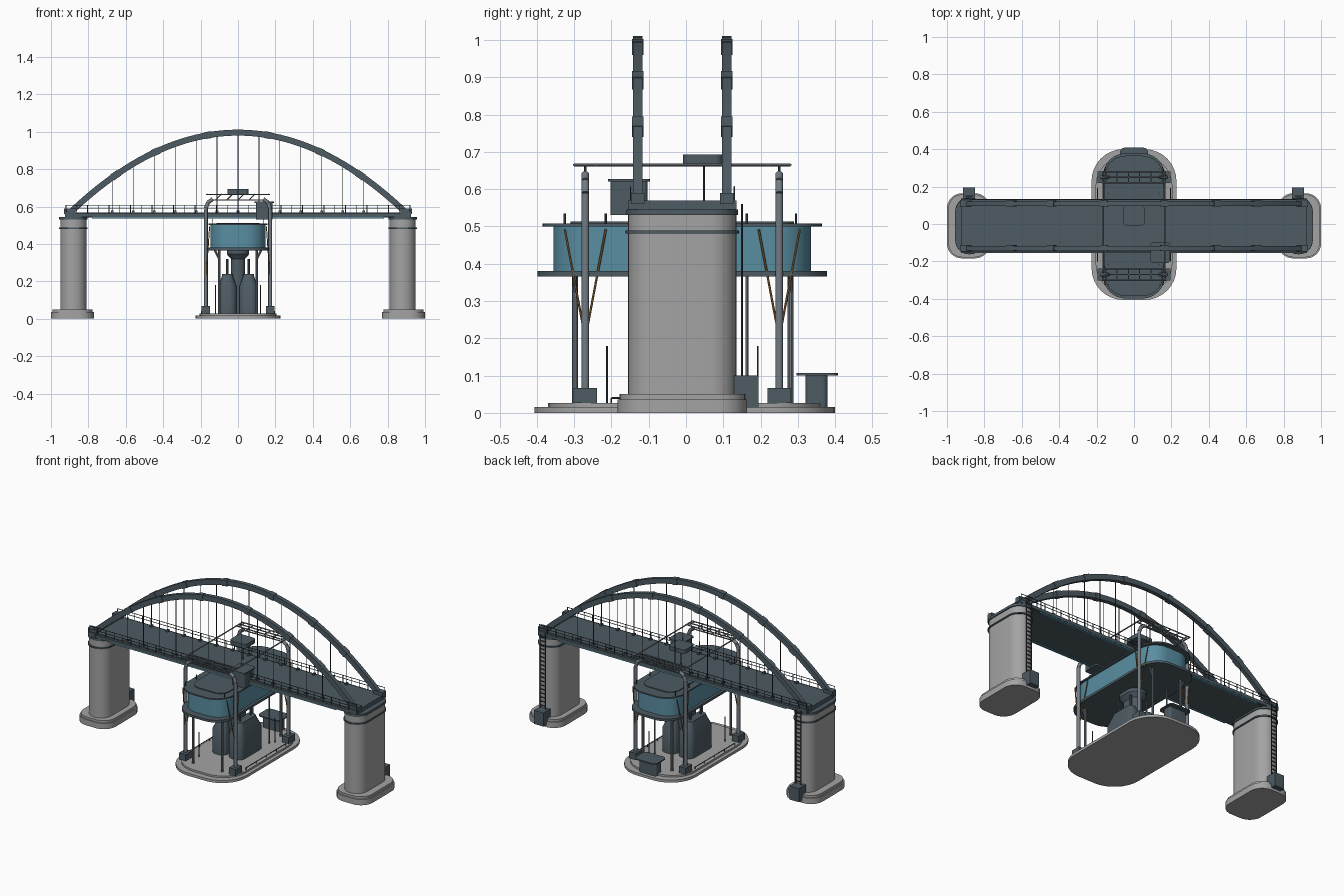
import bpy, bmesh, math
from mathutils import Vector

if "Cube" in bpy.data.objects:
    bpy.data.objects.remove(bpy.data.objects["Cube"])

def mat(name, c):
    m = bpy.data.materials.new(name)
    m.diffuse_color = (*c, 1)
    m.use_nodes = True
    m.node_tree.nodes["Principled BSDF"].inputs["Base Color"].default_value = m.diffuse_color
    return m

CONC = mat("concrete", (0.37, 0.37, 0.37))
SLATE = mat("slate_steel", (0.075, 0.105, 0.125))
TEAL = mat("teal_glazing", (0.10, 0.27, 0.36))
POST = mat("post_steel", (0.17, 0.20, 0.23))
RAIL = mat("dark_rail", (0.05, 0.065, 0.075))
RUST = mat("orange_brace", (0.30, 0.15, 0.04))
CY = -0.01  # bridge centre line

def finish(name, bm, m):
    bmesh.ops.recalc_face_normals(bm, faces=bm.faces)
    me = bpy.data.meshes.new(name)
    bm.to_mesh(me)
    bm.free()
    me.materials.append(m)
    ob = bpy.data.objects.new(name, me)
    bpy.context.collection.objects.link(ob)
    return ob

def outline(cx, cy, hx, hy, r, n=8):
    pts = []
    for k, (sx, sy) in enumerate([(1, 1), (-1, 1), (-1, -1), (1, -1)]):
        for i in range(n + 1):
            a = math.pi / 2 * (k + i / n)
            pts.append((cx + sx * (hx - r) + r * math.cos(a), cy + sy * (hy - r) + r * math.sin(a)))
    return pts

def loft(name, cx, cy, levels, m):
    """Rounded plan shapes stacked: levels = (z, half_x, half_y, corner_radius)"""
    bm = bmesh.new()
    rings = [[bm.verts.new((x, y, z)) for x, y in outline(cx, cy, hx, hy, r)] for z, hx, hy, r in levels]
    bm.faces.new(rings[0])
    bm.faces.new(rings[-1])
    n = len(rings[0])
    for a, b in zip(rings, rings[1:]):
        for i in range(n):
            j = (i + 1) % n
            bm.faces.new((a[i], a[j], b[j], b[i]))
    return finish(name, bm, m)

def slab(name, cx, cy, hx, hy, r, z0, z1, m):
    return loft(name, cx, cy, [(z0, hx, hy, r), (z1, hx, hy, r)], m)

def boxes(name, spans, m):
    """spans = (x0, x1, y0, y1, z0, z1)"""
    bm = bmesh.new()
    for x0, x1, y0, y1, z0, z1 in spans:
        vs = bmesh.ops.create_cube(bm, size=1)["verts"]
        for v in vs:
            v.co = ((x0 + x1) / 2 + v.co.x * (x1 - x0), (y0 + y1) / 2 + v.co.y * (y1 - y0),
                    (z0 + z1) / 2 + v.co.z * (z1 - z0))
    return finish(name, bm, m)

def rods(name, segs, r, m, n=6):
    bm = bmesh.new()
    for a, b in segs:
        a, b = Vector(a), Vector(b)
        d = b - a
        vs = bmesh.ops.create_cone(bm, cap_ends=True, segments=n, radius1=r, radius2=r, depth=d.length)["verts"]
        q = Vector((0, 0, 1)).rotation_difference(d)
        for v in vs:
            v.co = q @ v.co + (a + b) / 2
    return finish(name, bm, m)

def arch_z(x):
    return 0.565 + 0.43 * (1 - (x / 0.9) ** 2)

def arch(name, y, hw, half_t, x0, x1, n, m):
    bm = bmesh.new()
    prev = None
    for i in range(n + 1):
        x = x0 + (x1 - x0) * i / n
        s = -2 * 0.43 * x / 0.81
        nx, nz = Vector((-s, 1)).normalized()
        ring = [bm.verts.new((x + nx * t, y + w, arch_z(x) + nz * t))
                for w, t in ((-hw, -half_t), (hw, -half_t), (hw, half_t), (-hw, half_t))]
        if prev:
            for k in range(4):
                bm.faces.new((prev[k], prev[(k + 1) % 4], ring[(k + 1) % 4], ring[k]))
        if i in (0, n):
            bm.faces.new(ring)
        prev = ring
    return finish(name, bm, m)

# end piers with footings, collars, ladders and cabinets
for side, s in (("left", -1), ("right", 1)):
    x = 0.88 * s
    slab(side + "_footing", x + .005 * s, CY, 0.115, 0.174, 0.08, 0, 0.036, CONC)
    slab(side + "_footing_step", x + .005 * s, CY, 0.108, 0.168, 0.075, 0.036, 0.05, CONC)
    slab(side + "_pier", x, CY, 0.07, 0.145, 0.069, 0.05, 0.54, CONC)
    slab(side + "_pier_collar", x, CY, 0.076, 0.152, 0.074, 0.481, 0.489, SLATE)
    slab(side + "_pier_cap", x, CY, 0.076, 0.15, 0.074, 0.53, 0.545, SLATE)
    boxes(side + "_cabinet", [(x - .035, x + .03, 0.125, 0.195, 0.015, 0.1)], SLATE)
    lad = [((x + d, 0.15, 0.05), (x + d, 0.15, 0.56)) for d in (-.018, .018)]
    lad += [((x - .018, 0.15, 0.07 + i * .025), (x + .018, 0.15, 0.07 + i * .025)) for i in range(20)]
    rods(side + "_ladder", lad, 0.0025, RAIL, 5)

# bridge deck, edge trim and bearings
boxes("deck", [(-0.92, 0.92, CY - .13, CY + .13, 0.54, 0.568)], SLATE)
boxes("deck_edge_girders", [(-0.91, 0.91, CY + s * .137 - .007, CY + s * .137 + .007, 0.543, 0.562) for s in (-1, 1)], SLATE)
boxes("deck_trim", [(-0.78, 0.78, CY + s * .137 - .005, CY + s * .137 + .005, 0.536, 0.543) for s in (-1, 1)], TEAL)
boxes("deck_end_plates", [(s * .9 - .025, s * .9 + .025, CY - .145, CY + .145, 0.545, 0.57) for s in (-1, 1)], SLATE)

# arches, joint sleeves, hangers, railings
for side, s in (("front", -1), ("back", 1)):
    y = CY + s * 0.119
    arch(side + "_arch", y, 0.0125, 0.016, -0.9, 0.9, 48, SLATE)
    for k, x in enumerate((-.655, -.44, -.16, .16, .44, .655)):
        arch(f"{side}_arch_sleeve_{k}", y, 0.0155, 0.0185, x - .018, x + .018, 2, SLATE)
    boxes(side + "_arch_feet", [(t * .9 - .03, t * .9 + .03, y - .018, y + .018, 0.56, 0.59) for t in (-1, 1)], SLATE)
    hx = [i * 0.112 for i in range(-6, 7)]
    rods(side + "_hangers", [((x, y, 0.56), (x, y, arch_z(x))) for x in hx], 0.002, RAIL)
    boxes(side + "_hanger_anchors", [(x - .007, x + .007, y - .01, y + .01, 0.566, 0.578) for x in hx], SLATE)
    yr = CY + s * 0.139
    rail = [((-.92, yr, z), (.92, yr, z)) for z in (0.588, 0.606)]
    rail += [((i * .0575, yr, 0.56), (i * .0575, yr, 0.607)) for i in range(-16, 17)]
    rods(side + "_railing", rail, 0.002, RAIL, 5)

# central island
slab("island_slab", 0, -.003, 0.227, 0.403, 0.17, 0, 0.016, CONC)
slab("island_step", 0, -.005, 0.205, 0.365, 0.155, 0.016, 0.027, CONC)
for side, s in (("left", -1), ("right", 1)):
    loft(side + "_tank", s * .057, CY, [(0.025, .05, .115, .04), (0.17, .05, .115, .04),
         (0.225, .03, .085, .025), (0.24, .027, .08, .025)], SLATE)
    rods(side + "_tank_pipes", [((s * .057, CY + d, .23), (s * .057, CY + d, .32)) for d in (-.05, .05)], 0.006, SLATE, 8)
loft("core_column", 0, CY, [(0.02, .038, .06, .037), (0.32, .038, .06, .037),
     (0.345, .06, .08, .055), (0.366, .06, .08, .055)], SLATE)

# hut at the back of the island
slab("hut", 0, 0.35, 0.06, 0.03, 0.015, 0.016, 0.1, SLATE)
slab("hut_roof", 0, 0.352, 0.075, 0.056, 0.025, 0.1, 0.107, SLATE)

# control cabin under the deck
slab("cabin_floor", 0, CY, 0.165, 0.388, 0.12, 0.366, 0.38, SLATE)
slab("cabin_glazing", 0, CY, 0.147, 0.345, 0.105, 0.38, 0.502, TEAL)
slab("cabin_roof", 0, CY, 0.158, 0.375, 0.115, 0.5, 0.508, SLATE)
slab("roof_panel", 0, CY, 0.115, 0.30, 0.06, 0.508, 0.513, SLATE)
rods("roof_stubs", [((s * .135, y, .5), (s * .135, y, .535)) for s in (-1, 1) for y in (-.325, -.215, .163, .295)], 0.003, RAIL)

# floor columns with outward struts
cols, struts = [], []
for s in (-1, 1):
    for y in (-.298, .28, -.21, .163):
        cols.append(((s * .1, y, .025), (s * .1, y, .37)))
        struts.append(((s * .1, y, .32), (s * .125, y, .37)))
rods("floor_columns", cols[:2] + cols[4:6], 0.008, POST, 10)
rods("inner_columns", cols[3:4] + cols[7:], 0.004, POST, 8)
rods("floor_struts", struts[:2] + struts[4:6], 0.006, POST, 8)

# gantries at both ends
for side, y in (("front", -.27), ("back", .25)):
    legs, truss, braces = [], [], []
    for s in (-1, 1):
        p = [(s * .172, y, .03), (s * .172, y, .59), (s * .16, y, .622), (s * .135, y, .64)]
        legs += list(zip(p, p[1:]))
        for d in (-.055, .055):
            braces.append(((s * .172, y, .2), (s * .152, y + d, .492)))
    rods(side + "_gantry_legs", legs, 0.0105, POST, 12)
    rods(side + "_cabin_braces", braces, 0.003, RUST)
    boxes(side + "_leg_bases", [(s * .172 - .023, s * .172 + .023, y - .031, y + .031, .027, .067) for s in (-1, 1)], SLATE)
    truss = [((-.17, y + d, .665), (.17, y + d, .665)) for d in (-.03, 0, .03)]
    truss += [((-.14, y, .635), (.14, y, .635))]
    truss += [((-.15 + i * .06, y - .03, .665), (-.15 + i * .06, y + .03, .665)) for i in range(6)]
    truss += [((-.12 + i * .06, y, .635), (-.09 + i * .06, y, .665)) for i in range(4)]
    rods(side + "_gantry_truss", truss, 0.0035, POST)
rods("gantry_ties", [((s * .165, -.3, .665), (s * .165, .28, .665)) for s in (-1, 1)], 0.004, POST)

# island guard posts and rail
guard = [((s * .195, y, .016), (s * .195, y, .04)) for s in (-1, 1) for y in (-.2, -.1, 0, .1, .19)]
guard += [((s * .195, -.2, .04), (s * .195, .19, .04)) for s in (-1, 1)]
guard += [((s * .12, y, .02), (s * .12, y, .18)) for s in (-1, 1) for y in (-.212, .192)]
rods("island_guard", guard, 0.0022, RAIL)

# deck-side booth and raised equipment box
slab("booth", 0.14, -.153, 0.045, 0.05, 0.012, 0.53, 0.62, SLATE)
slab("booth_roof", 0.14, -.153, 0.052, 0.056, 0.015, 0.62, 0.627, SLATE)
slab("overhead_box", 0, 0.045, 0.057, 0.053, 0.02, 0.668, 0.693, SLATE)
rods("overhead_box_stand", [((0, 0.048, .56), (0, 0.048, .67))], 0.003, RAIL)

bpy.ops.object.select_all(action='SELECT')
bpy.context.view_layer.objects.active = bpy.context.collection.objects[0]
bpy.ops.object.shade_smooth_by_angle(angle=math.radians(35))
